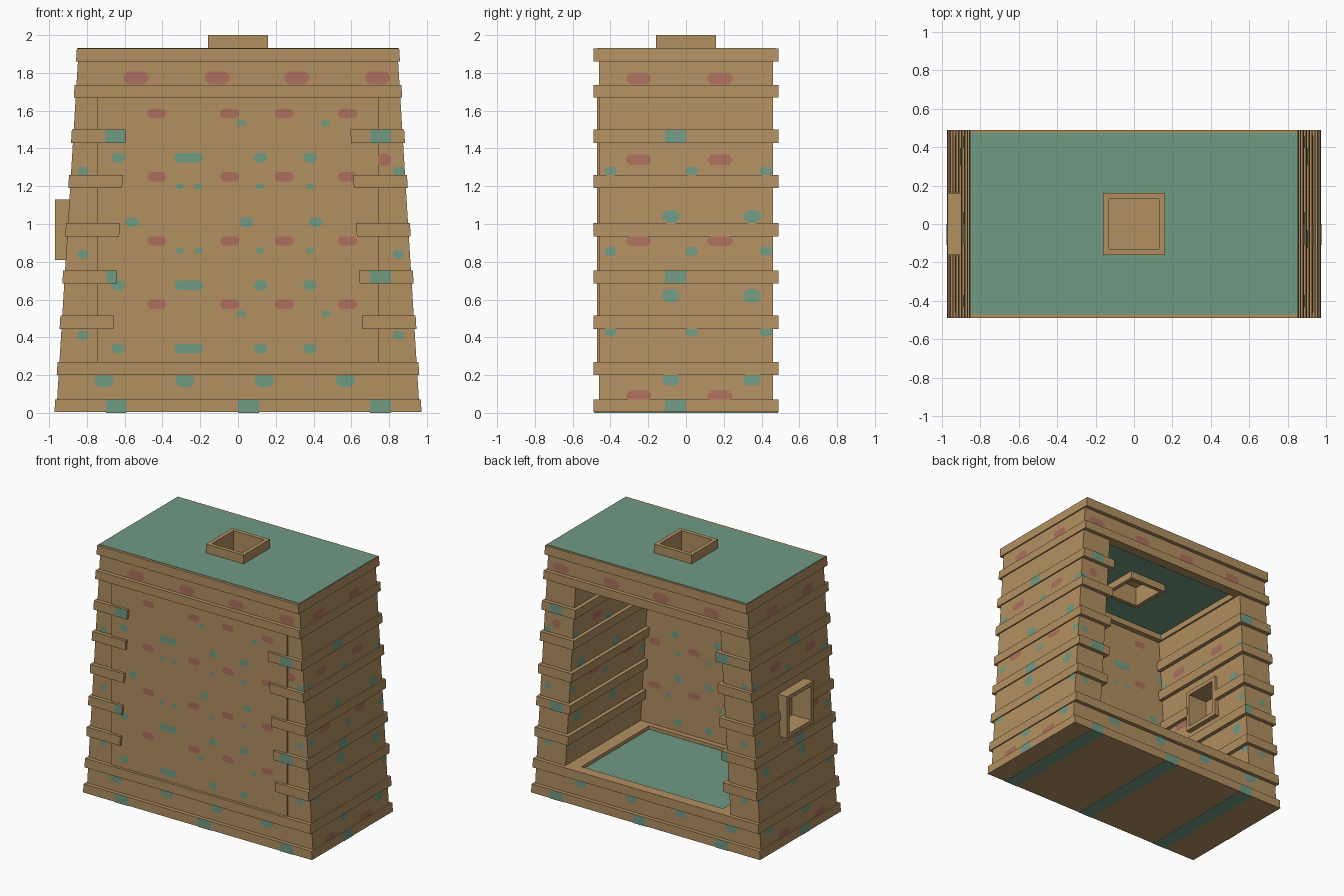
import bpy
import bmesh
from mathutils import Vector

default_cube = bpy.data.objects.get("Cube")
if default_cube:
    bpy.data.objects.remove(default_cube)


def material(name, colour):
    mat = bpy.data.materials.new(name)
    mat.use_nodes = True
    rgba = (*colour, 1)
    mat.diffuse_color = rgba
    mat.node_tree.nodes["Principled BSDF"].inputs["Base Color"].default_value = rgba
    return mat


TAN = material("tan wood", (.445, .279, .119))
TEAL = material("teal", (.162, .328, .231))
RED = material("dusty red", (.42, .159, .112))


def body_edge(z):
    """Half width of the tapering body."""
    return .962 - .0615 * z


def band_edge(z):
    return body_edge(z) + .01


def wall_inside(z):
    return body_edge(z) - .245


def band_tip(z):
    return band_edge(z) - .285


def finish(name, bm, mat):
    mesh = bpy.data.meshes.new(name)
    bm.to_mesh(mesh)
    bm.free()
    mesh.materials.append(mat)
    obj = bpy.data.objects.new(name, mesh)
    bpy.context.collection.objects.link(obj)
    return obj


def block(name, x_low, x_high, y, z, mat=TAN):
    """Box whose x limits are functions of height or plain numbers."""
    bm = bmesh.new()
    rings = []
    for height in z:
        lo, hi = [f(height) if callable(f) else f for f in (x_low, x_high)]
        rings.append([bm.verts.new((px, py, height)) for px, py in
                      ((lo, y[0]), (hi, y[0]), (hi, y[1]), (lo, y[1]))])
    bottom, top = rings
    bm.faces.new(bottom[::-1])
    bm.faces.new(top)
    for i in range(4):
        j = (i + 1) % 4
        bm.faces.new((bottom[i], bottom[j], top[j], top[i]))
    bmesh.ops.recalc_face_normals(bm, faces=bm.faces)
    return finish(name, bm, mat)


def full_block(name, edge, depth, z):
    return block(name, lambda h: -edge(h), edge, (-depth, depth), z)


def side_block(name, side, inner, outer, depth, z):
    if side > 0:
        return block(name, inner, outer, (-depth, depth), z)
    return block(name, lambda h: -outer(h), lambda h: -inner(h), (-depth, depth), z)


def cut(objects, x, y, z):
    """Carve a box out of each object."""
    cutter = block("cutter", *x, y, z)
    for obj in objects:
        mod = obj.modifiers.new("cut", 'BOOLEAN')
        mod.operation, mod.solver, mod.object = 'DIFFERENCE', 'EXACT', cutter
        bpy.context.view_layer.update()
        graph = bpy.context.evaluated_depsgraph_get()
        carved = bpy.data.meshes.new_from_object(obj.evaluated_get(graph))
        obj.modifiers.clear()
        obj.data = carved
    bpy.data.objects.remove(cutter)


# Body: solid base, solid head and two thick side walls
base = full_block("base", body_edge, .46, (.01, .24))
head = full_block("head", body_edge, .46, (1.72, 1.92))
right_wall, left_wall = [
    side_block(name, side, wall_inside, body_edge, .46, (.2, 1.72))
    for name, side in (("right_wall", -1), ("left_wall", 1))]
block("front_panel", -.745, .745, (-.47, -.45), (.27, 1.67))

# Full bands around the base and head
foot_band = full_block("foot_band", band_edge, .49, (.004, .07))
sill_band = full_block("sill_band", band_edge, .49, (.2, .27))
lintel_band = full_block("lintel_band", band_edge, .49, (1.67, 1.735))
roof_band = full_block("roof_band", band_edge, .49, (1.86, 1.93))

# Split bands on the side walls
right_bands = []
for bottom in (.445, .685, .935, 1.19, 1.43):
    for name, side in (("right_band", -1), ("left_band", 1)):
        band = side_block(name, side, band_tip, band_edge, .49, (bottom, bottom + .07))
        if side < 0:
            right_bands.append(band)

# Recessed floor and ceiling, roof sheet and underside stripes
cut([sill_band], (-.6, .6), (-.41, .41), (.24, .3))
cut([lintel_band], (-.6, .6), (-.41, .41), (1.6, 1.72))
floor = block("floor", -.6, .6, (-.41, .41), (.238, .244), TEAL)
ceiling = block("ceiling", -.6, .6, (-.41, .41), (1.715, 1.722), TEAL)
roof = block("roof_sheet", -.85, .85, (-.47, .475), (1.926, 1.933), TEAL)
for x in (-.645, .055, .755):
    block("underside_stripe", x - .055, x + .055, (-.488, .488), (0, .006), TEAL)

# Square roof vent running through the head, closed half way down
cut([head, lintel_band, roof_band, ceiling, roof], (-.15, .15), (-.15, .15), (1.6, 2.1))
vent = block("roof_vent", -.16, .16, (-.16, .16), (1.66, 2))
for z in ((1.6, 1.81), (1.83, 2.1)):
    cut([vent], (-.13, .13), (-.13, .13), z)

# Square window box running through the right wall, closed half way in
cut([right_wall, right_bands[2]], (-1.1, -.5), (-.15, .15), (.82, 1.12))
window = block("window_box", -.97, -.63, (-.16, .16), (.81, 1.13))
for x in ((-1.1, -.81), (-.79, -.5)):
    cut([window], x, (-.13, .13), (.84, 1.1))


# Painted spots: rows of (height, positions, width, height of spot)
def spots(name, rows, mat, place, normal, rounded=True):
    bm = bmesh.new()
    for z, centres, width, height in rows:
        chamfer = height * .32 if rounded else 0
        a, b = width / 2, height / 2
        outline = [(a, b - chamfer), (a - chamfer, b)] if rounded else [(a, b)]
        outline += [(-u, v) for u, v in outline[::-1]]
        outline += [(-u, -v) for u, v in outline]
        if not rounded:
            outline = [(a, b), (-a, b), (-a, -b), (a, -b)]
        for centre in centres:
            face = bm.faces.new([bm.verts.new(place(centre + u, z + v)) for u, v in outline])
            face.normal_update()
            if face.normal.dot(Vector(normal)) < 0:
                face.normal_flip()
    return finish(name, bm, mat)


def on_y(y):
    return lambda u, z: (u, y, z)


def on_side(side, edge, gap):
    return lambda u, z: (side * (edge(z) + gap), u, z)


panel_red = [(z, (-.43, -.045, .245, .58), .1, .05) for z in (1.585, 1.25, .91, .575)]
panel_teal = [(1.01, (-.56, .045, .41), .07, .05)]
for z in (1.35, .675, .34):
    panel_teal += [(z, (-.635, .12, .38), .07, .05), (z, (-.26,), .15, .05)]
for z in (1.535, .525):
    panel_teal.append((z, (.02, .465), .045, .035))
for z in (1.2, .86):
    panel_teal.append((z, (-.31, -.21, .115, .38), .045, .03))
for name, y, normal in (("outer", -.473, (0, -1, 0)), ("inner", -.447, (0, 1, 0))):
    spots(name + "_panel_red_spots", panel_red, RED, on_y(y), normal)
    spots(name + "_panel_teal_spots", panel_teal, TEAL, on_y(y), normal)

# Spots on the frame, front and back alike
post_teal = [(.17, (-.71, -.28, .14, .57), .1, .065)]
post_teal += [(z, (-.82, .85), .06, .045) for z in (1.28, .84, .41)]
frame_red = [(1.775, (-.54, -.11, .31, .74), .13, .065), (1.34, (.775,), .07, .065)]
band_teal = [(.037, (-.645, .055, .755), .11, .066), (1.465, (-.65, .755), .108, .07),
             (.72, (.755,), .11, .07), (.72, (-.67,), .055, .07)]
for name, side in (("front", -1), ("back", 1)):
    normal = (0, side, 0)
    spots(name + "_frame_red_spots", frame_red, RED, on_y(side * .463), normal)
    spots(name + "_frame_teal_spots", post_teal, TEAL, on_y(side * .463), normal)
    spots(name + "_band_patches", band_teal, TEAL, on_y(side * .493), normal, False)

# Spots on the side walls, outside and inside
side_red = [(z, (-.25, .18), .13, .055) for z in (1.77, 1.34, .91, .09)]
side_teal = [(z, (-.08, .35), .09, .07) for z in (1.04, .62, .18)]
side_teal += [(z, (-.4, .03, .425), .065, .045) for z in (1.28, .855, .43)]
side_bands = [(z, (-.055,), .11, .066) for z in (1.465, .72, .037)]


def clear_of_window(rows):
    return [(z, [c for c in cs if abs(c) > .2 or not .8 < z < 1.15], w, h)
            for z, cs, w, h in rows]


for name, side in (("right", -1), ("left", 1)):
    reds, teals = side_red, side_teal
    if side < 0:
        reds, teals = clear_of_window(reds), clear_of_window(teals)
    out = (side, 0, 0)
    spots(name + "_red_spots", reds, RED, on_side(side, body_edge, .003), out)
    spots(name + "_teal_spots", teals, TEAL, on_side(side, body_edge, .003), out)
    spots(name + "_band_patches", side_bands, TEAL, on_side(side, band_edge, .003), out, False)
    inward = (-side, 0, 0)
    inner = on_side(side, wall_inside, -.003)
    spots(name + "_inner_red_spots", reds[1:3], RED, inner, inward)
    spots(name + "_inner_teal_spots", [r for r in teals if r[0] > .3], TEAL, inner, inward)
